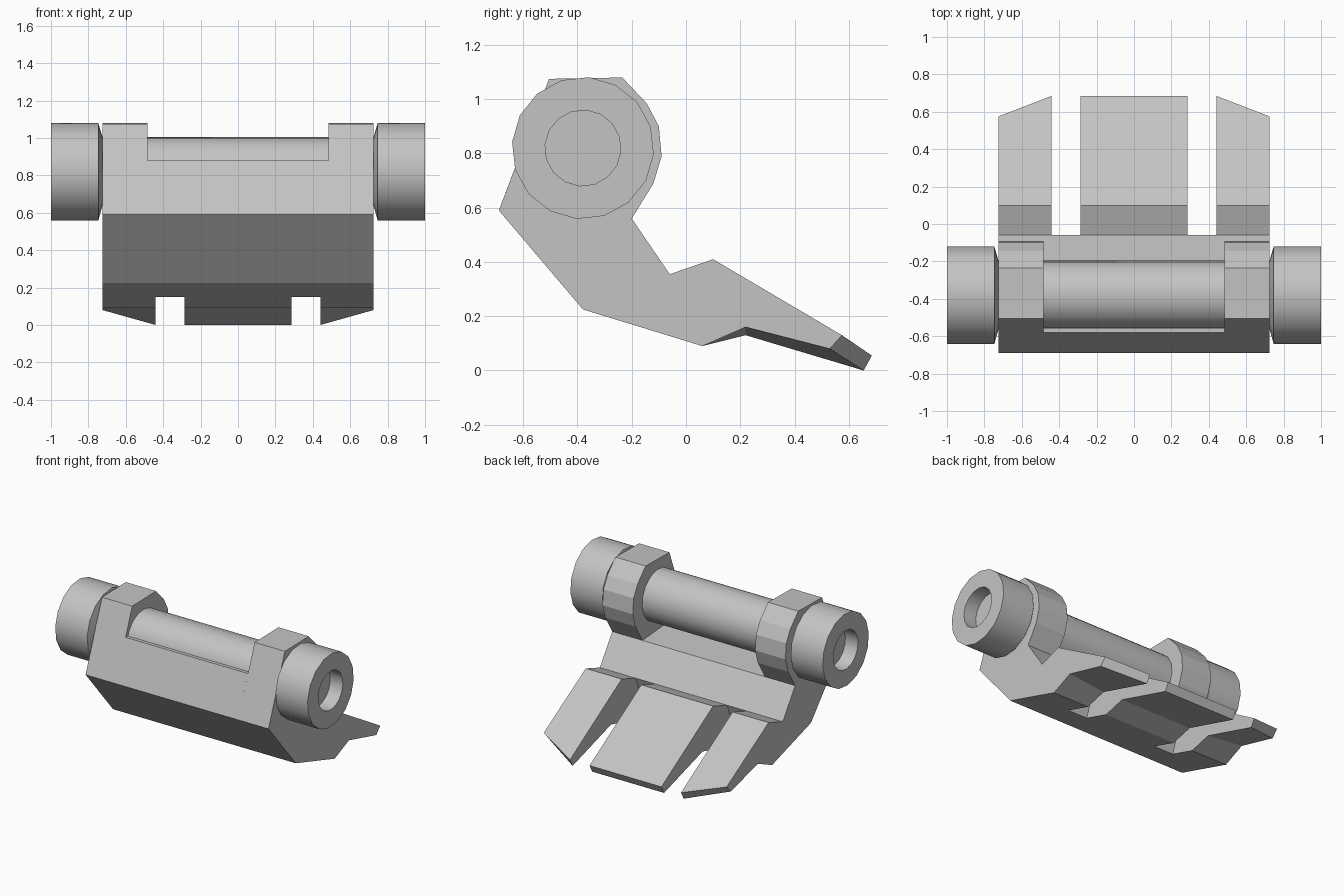
import bpy, bmesh, math

if "Cube" in bpy.data.objects:
    bpy.data.objects.remove(bpy.data.objects["Cube"])

grey = bpy.data.materials.new("plain_grey")
grey.diffuse_color = (0.55, 0.55, 0.55, 1)
grey.use_nodes = True
grey.node_tree.nodes["Principled BSDF"].inputs["Base Color"].default_value = grey.diffuse_color


def finish(bm, name):
    bmesh.ops.recalc_face_normals(bm, faces=bm.faces)
    me = bpy.data.meshes.new(name)
    bm.to_mesh(me)
    bm.free()
    me.materials.append(grey)
    ob = bpy.data.objects.new(name, me)
    bpy.context.collection.objects.link(ob)
    return ob


def loft(name, x0, prof0, x1, prof1=None):
    """Solid between two (y, z) profiles placed at x0 and x1."""
    bm = bmesh.new()
    a = [bm.verts.new((x0, y, z)) for y, z in prof0]
    b = [bm.verts.new((x1, y, z)) for y, z in (prof1 or prof0)]
    bm.faces.new(a)
    bm.faces.new(b)
    for i in range(len(a)):
        j = (i + 1) % len(a)
        bm.faces.new((a[i], a[j], b[j], b[i]))
    return finish(bm, name)


def lathe(name, prof, cy, cz, n=16, turn=17.5):
    """Revolve (x, radius) points about an axis along x, with capped ends."""
    bm = bmesh.new()
    rings = []
    for x, r in prof:
        angles = [math.radians(turn + 360 * k / n) for k in range(n)]
        rings.append([bm.verts.new((x, cy + r * math.cos(t), cz + r * math.sin(t)))
                      for t in angles])
    for a, b in zip(rings, rings[1:]):
        for i in range(n):
            j = (i + 1) % n
            bm.faces.new((a[i], a[j], b[j], b[i]))
    bm.faces.new(rings[0])
    bm.faces.new(rings[-1])
    ob = finish(bm, name)
    bpy.ops.object.select_all(action='DESELECT')
    bpy.context.view_layer.objects.active = ob
    ob.select_set(True)
    bpy.ops.object.shade_smooth_by_angle(angle=math.radians(35))
    return ob


# Shared lower outline of the body, from the front edge round to the hinge
base = [(-0.69, 0.59), (-0.38, 0.225), (-0.135, 0.15), (-0.06, 0.355), (-0.2, 0.56)]

# Middle of the body with a trough for the rod
trough = [(-0.46, 0.58), (-0.555, 0.72), (-0.555, 0.88), (-0.58, 0.88)]
loft("body_middle", -0.485, base + trough, 0.485)

# Raised hinge lugs on both sides
lug = [(-0.12, 0.69), (-0.09, 0.79), (-0.1, 0.9), (-0.145, 0.985),
       (-0.235, 1.08), (-0.505, 1.075)]

# Teeth: straight in the middle, swept back and thinner at the outer edges
tooth = [(-0.06, 0.355), (-0.135, 0.15), (0.06, 0.09), (0.22, 0.13),
         (0.655, 0.0), (0.685, 0.055), (0.1, 0.41)]
tooth_outer = tooth[:3] + [(0.22, 0.16), (0.53, 0.08), (0.575, 0.13), (0.1, 0.41)]
loft("middle_tooth", -0.285, tooth, 0.285)
for side, s in (("left", -1), ("right", 1)):
    loft(side + "_hinge_lug", s * 0.485, base + lug, s * 0.725)
    loft(side + "_tooth", s * 0.44, tooth, s * 0.725, tooth_outer)

# Hinge rod with thick hollow end caps
half = [(0.725, 0.185), (0.747, 0.262), (1.0, 0.262), (1.0, 0.14), (0.9, 0.14)]
lathe("hinge_rod", [(-x, r) for x, r in reversed(half)] + half, -0.38, 0.82)
